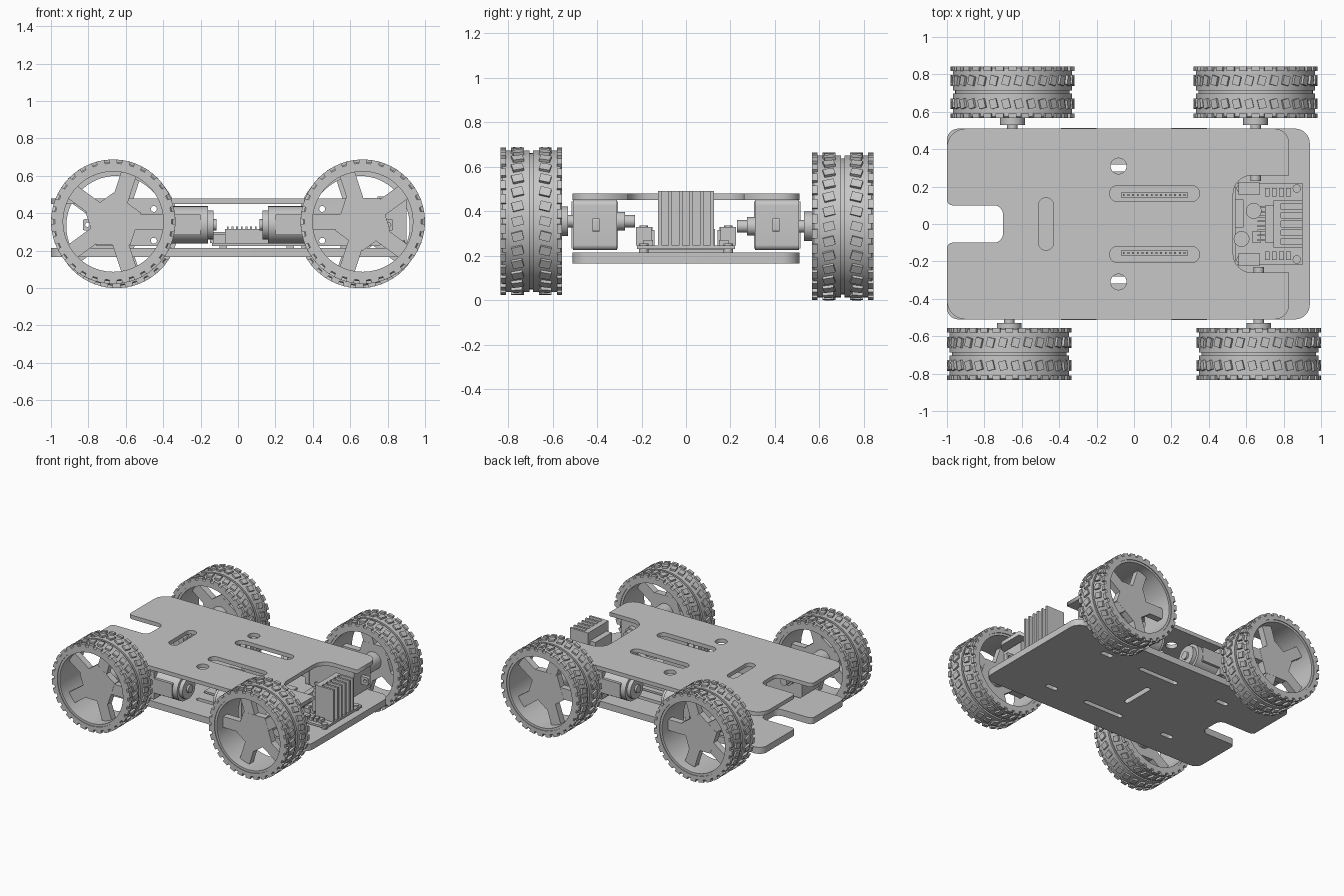
import bpy, bmesh, math
from mathutils import Vector, Matrix

if "Cube" in bpy.data.objects:
    bpy.data.objects.remove(bpy.data.objects["Cube"])

grey = bpy.data.materials.new("plain grey")
grey.use_nodes = True
grey.diffuse_color = (0.57, 0.57, 0.57, 1)
grey.node_tree.nodes["Principled BSDF"].inputs["Base Color"].default_value = (0.57, 0.57, 0.57, 1)


def add(name, mesh, smooth=False):
    obj = bpy.data.objects.new(name, mesh)
    bpy.context.scene.collection.objects.link(obj)
    mesh.materials.clear()
    mesh.materials.append(grey)
    if smooth:
        bpy.ops.object.select_all(action='DESELECT')
        obj.select_set(True)
        bpy.context.view_layer.objects.active = obj
        bpy.ops.object.shade_smooth_by_angle(angle=math.radians(30))
    return obj


def from_bm(name, bm, smooth=False):
    bmesh.ops.recalc_face_normals(bm, faces=bm.faces)
    mesh = bpy.data.meshes.new(name)
    bm.to_mesh(mesh)
    bm.free()
    return add(name, mesh, smooth)


def bm_box(bm, lo, hi, mat=Matrix()):
    lo, hi = Vector(lo), Vector(hi)
    m = mat @ Matrix.Translation((lo + hi) / 2) @ Matrix.Diagonal((*(hi - lo), 1))
    bmesh.ops.create_cube(bm, size=1, matrix=m)


def boxes(name, spans):
    bm = bmesh.new()
    for lo, hi in spans:
        bm_box(bm, lo, hi)
    return from_bm(name, bm)


def rod(name, start, end, r, sides=32):
    a, b = Vector(start), Vector(end)
    turn = (b - a).to_track_quat('Z', 'Y').to_matrix().to_4x4()
    bm = bmesh.new()
    bmesh.ops.create_cone(bm, cap_ends=True, segments=sides, radius1=r, radius2=r,
                          depth=(b - a).length, matrix=Matrix.Translation((a + b) / 2) @ turn)
    return from_bm(name, bm, True)


def rounded(corners):
    """Turn (x, y, radius) corners into a filleted outline."""
    pts = []
    for i, (x, y, r) in enumerate(corners):
        p = Vector((x, y, 0))
        a = Vector((*corners[i - 1][:2], 0))
        b = Vector((*corners[(i + 1) % len(corners)][:2], 0))
        if r == 0:
            pts.append(p)
            continue
        d1, d2 = (a - p).normalized(), (b - p).normalized()
        half = d1.angle(d2) / 2
        c = p + (d1 + d2).normalized() * r / math.sin(half)
        t = r / math.tan(half)
        s, e = (p + d1 * t - c).normalized(), (p + d2 * t - c).normalized()
        pts += [c + s.slerp(e, k / 8).normalized() * r for k in range(9)]
    return pts


def slot(x0, x1, y0, y1, r=None):
    r = r or min(x1 - x0, y1 - y0) * 0.495
    return rounded([(x0, y0, r), (x1, y0, r), (x1, y1, r), (x0, y1, r)])


def plate(name, outlines, z0, z1, mat=Matrix()):
    """Flat sheet whose later outlines are holes."""
    cu = bpy.data.curves.new(name, 'CURVE')
    cu.dimensions, cu.fill_mode, cu.extrude = '2D', 'BOTH', (z1 - z0) / 2
    for pts in outlines:
        sp = cu.splines.new('POLY')
        sp.points.add(len(pts) - 1)
        for q, p in zip(sp.points, pts):
            q.co = (p.x, p.y, 0, 1)
        sp.use_cyclic_u = True
    tmp = bpy.data.objects.new(name + "_curve", cu)
    bpy.context.scene.collection.objects.link(tmp)
    dg = bpy.context.evaluated_depsgraph_get()
    mesh = bpy.data.meshes.new_from_object(tmp.evaluated_get(dg))
    bpy.data.objects.remove(tmp)
    mesh.transform(mat @ Matrix.Translation((0, 0, (z0 + z1) / 2)))
    bm = bmesh.new()
    bm.from_mesh(mesh)
    bmesh.ops.remove_doubles(bm, verts=bm.verts, dist=0.0002)
    return from_bm(name, bm)


# Chassis plates, both with a notch at the rear end
def notch_end(r):
    return [(-1, 0.51, r), (-1, 0.1, 0.03), (-0.7, 0.1, 0.05),
            (-0.7, -0.1, 0.05), (-1, -0.1, 0.03), (-1, -0.51, r)]


top_front = [(0.83, -0.51, 0.08), (0.83, -0.26, 0), (0.53, -0.26, 0.1),
             (0.53, 0.26, 0.1), (0.83, 0.26, 0), (0.83, 0.51, 0.08)]
top_holes = [slot(-0.51, -0.43, -0.14, 0.14)]
for s in (-1, 1):
    top_holes.append(slot(-0.13, 0.35, s * 0.163 - 0.043, s * 0.163 + 0.043))
    top_holes.append(slot(-0.125, -0.04, s * 0.31 - 0.042, s * 0.31 + 0.042))
plate("top_plate", [rounded(notch_end(0.1) + top_front)] + top_holes, 0.45, 0.48)

low_holes = [slot(-0.05, -0.01, -0.13, 0.13)]
for s in (-1, 1):
    for x0, x1 in ((-0.6, -0.5), (-0.14, 0.2), (0.45, 0.55)):
        low_holes.append(slot(x0, x1, s * 0.3 - 0.018, s * 0.3 + 0.018))
plate("bottom_plate", [rounded(notch_end(0.06) + [(0.94, -0.51, 0.08), (0.94, 0.51, 0.08)])]
      + low_holes, 0.165, 0.215)


# Wheels
def lathe(name, profile, centre, steps=72):
    bm = bmesh.new()
    rings = [[bm.verts.new(Matrix.Rotation(math.tau * k / steps, 3, 'Y') @ Vector((r, y, 0)))
              for y, r in profile] for k in range(steps)]
    n = len(profile)
    for k in range(steps):
        a, b = rings[k], rings[(k + 1) % steps]
        for j in range(n):
            bm.faces.new((a[j], a[(j + 1) % n], b[(j + 1) % n], b[j]))
    obj = from_bm(name, bm, True)
    obj.location = centre
    return obj


def wheel(tag, sx, sy, c):
    w = 0.138
    lathe(tag + "_tyre", [(-w, 0.285), (-w, 0.312), (-w + 0.008, 0.319), (-0.008, 0.319),
                          (-0.008, 0.306), (0.008, 0.306), (0.008, 0.319),
                          (w - 0.008, 0.319), (w, 0.312), (w, 0.285)], c)
    lathe(tag + "_rim", [(-w + 0.006, 0.268), (-w + 0.006, 0.287),
                         (w - 0.006, 0.287), (w - 0.006, 0.268)], c)
    # Tread: straight edge lugs and two rows of slanted blocks
    bm = bmesh.new()
    count = 30
    for i in range(count):
        for y, tilt, hx, hy, shift in ((-0.126, 0, 0.021, 0.012, 0), (0.126, 0, 0.021, 0.012, 0),
                                       (-0.062, 14, 0.02, 0.025, 0.5), (0.062, -14, 0.02, 0.025, 0.5)):
            m = (Matrix.Rotation(math.tau * (i + shift) / count, 4, 'Y')
                 @ Matrix.Translation((0, y, 0.322)) @ Matrix.Rotation(math.radians(tilt), 4, 'Z'))
            bm_box(bm, (-hx, -hy, -0.012), (hx, hy, 0.01), m)
    from_bm(tag + "_tread", bm).location = c
    # Five spokes and a five-sided hub, set back from the outer face
    y0, y1 = sorted((sy * 0.01, sy * 0.06))
    bm = bmesh.new()
    for i in range(5):
        m = Matrix.Rotation(math.tau * i / 5 + (math.pi if sx > 0 else 0), 4, 'Y')
        bm_box(bm, (0.06, y0, -0.042), (0.274, y1, 0.042), m)
    hub = Matrix.Rotation(math.pi if sx > 0 else 0, 4, 'Y') @ Matrix.Rotation(math.pi / 2, 4, 'X')
    bmesh.ops.create_cone(bm, cap_ends=True, segments=5, radius1=0.155, radius2=0.155,
                          depth=0.052, matrix=Matrix.Translation((0, (y0 + y1) / 2, 0)) @ hub)
    from_bm(tag + "_spokes", bm).location = c
    x, y, z = c
    rod(tag + "_hub_boss", (x, y + sy * 0.02, z), (x, sy * 0.53, z), 0.066)
    rod(tag + "_axle", (x, sy * 0.54, z), (x, sy * 0.23, z), 0.028, 24)


# Gear motors
def motor(tag, sx, sy, axle_x, z):
    zc = 0.338
    stand = Matrix.Rotation(math.pi / 2, 4, 'X')
    a, b = sorted((sx * 0.39, sx * 0.77))
    holes = [slot(sx * 0.45 - 0.016, sx * 0.45 + 0.016, h - 0.016, h + 0.016)
             for h in (zc - 0.085, zc + 0.085)]
    ya, yb = sorted((-sy * 0.31, -sy * 0.508))
    plate(tag + "_gearbox", [slot(a, b, zc - 0.113, zc + 0.113, 0.025)] + holes, ya, yb, stand)
    a, b = sorted((sx * 0.75, sx * 0.83))
    ya, yb = sorted((-sy * 0.39, -sy * 0.42))
    plate(tag + "_mount_tab", [slot(a, b, zc - 0.03, zc + 0.03, 0.01),
                               slot(sx * 0.805 - 0.012, sx * 0.805 + 0.012, zc - 0.012, zc + 0.012)],
          ya, yb, stand)
    y = sy * 0.41
    rod(tag + "_motor_can", (sx * 0.38, y, zc), (sx * 0.16, y, zc), 0.1, 32)
    rod(tag + "_motor_cap", (sx * 0.17, y, zc), (sx * 0.13, y, zc), 0.078, 24)
    rod(tag + "_motor_tip", (sx * 0.13, y, zc), (sx * 0.115, y, zc), 0.03, 16)
    strap = []
    for x0, x1, h in ((0.355, 0.39, 0.105), (0.2, 0.36, 0.055)):
        lo, hi = sorted((sx * x0, sx * x1))
        strap.append(((lo, y - 0.104, zc - h), (hi, y + 0.104, zc + h)))
    boxes(tag + "_motor_strap", strap)
    rod(tag + "_inner_collar", (axle_x, sy * 0.32, z), (axle_x, sy * 0.275, z), 0.042, 24)


for sx, end in ((-1, "right"), (1, "left")):
    for sy, side, ax, cy, cz in ((-1, "front", 0.667, 0.695, 0.355), (1, "back", 0.65, 0.705, 0.332)):
        tag = side + "_" + end
        wheel(tag + "_wheel", sx, sy, (sx * ax, sy * cy, cz))
        motor(tag, sx, sy, sx * ax, cz)

# Controller board with pin headers and a socket
boxes("controller_board", [((-0.14, -0.21, 0.225), (0.36, 0.21, 0.24)),
                           ((-0.1, -0.19, 0.213), (-0.06, 0.19, 0.226)),
                           ((0.26, -0.19, 0.213), (0.3, 0.19, 0.226))])
boxes("pin_headers", [((-0.07, s * 0.155 - 0.014, 0.24), (0.29, s * 0.155 + 0.014, 0.315))
                      for s in (-1, 1)])
boxes("header_pins", [((-0.06 + i * 0.025, s * 0.155 - 0.005, 0.31),
                       (-0.05 + i * 0.025, s * 0.155 + 0.005, 0.33))
                      for i in range(14) for s in (-1, 1)])
boxes("controller_chips", [((-0.15, 0.04, 0.24), (-0.03, 0.12, 0.3)),
                           ((0.05, -0.06, 0.24), (0.24, 0.0, 0.265)),
                           ((-0.13, -0.1, 0.24), (-0.05, -0.02, 0.29))])

# Motor driver board
boxes("driver_board", [((0.54, -0.22, 0.23), (0.9, 0.22, 0.245))])
for x in (0.57, 0.87):
    for y in (-0.19, 0.19):
        rod("driver_spacer", (x, y, 0.21), (x, y, 0.255), 0.022, 16)
boxes("screw_terminals", [((0.56, s * 0.19 - 0.035, 0.245), (0.67, s * 0.19 + 0.035, 0.33))
                          for s in (-1, 1)] + [((0.54, -0.02, 0.245), (0.585, 0.13, 0.32))])
for x in (0.587, 0.643):
    for y in (-0.19, 0.19):
        rod("terminal_screw", (x, y, 0.32), (x, y, 0.335), 0.02, 16)
rod("capacitor_left", (0.64, 0.07, 0.24), (0.64, 0.07, 0.35), 0.042)
rod("capacitor_right", (0.575, -0.08, 0.24), (0.575, -0.08, 0.35), 0.042)
boxes("diodes", [((0.7 + i * 0.038, s * 0.17 - 0.022, 0.245), (0.725 + i * 0.038, s * 0.17 + 0.022, 0.27))
                 for i in range(4) for s in (-1, 1)])
boxes("driver_chip", [((0.7, -0.1, 0.27), (0.745, 0.1, 0.42)), ((0.63, -0.1, 0.245), (0.68, -0.04, 0.275))])
boxes("chip_legs", [((0.66, -0.09 + i * 0.025, 0.245), (0.71, -0.08 + i * 0.025, 0.285))
                    for i in range(8)])

# Finned heat sink
boxes("heat_sink", [((0.745, -0.125, 0.245), (0.785, 0.125, 0.49))]
      + [((0.78, -0.125 + i * 0.0468, 0.245), (0.9, -0.109 + i * 0.0468, 0.49)) for i in range(6)])
